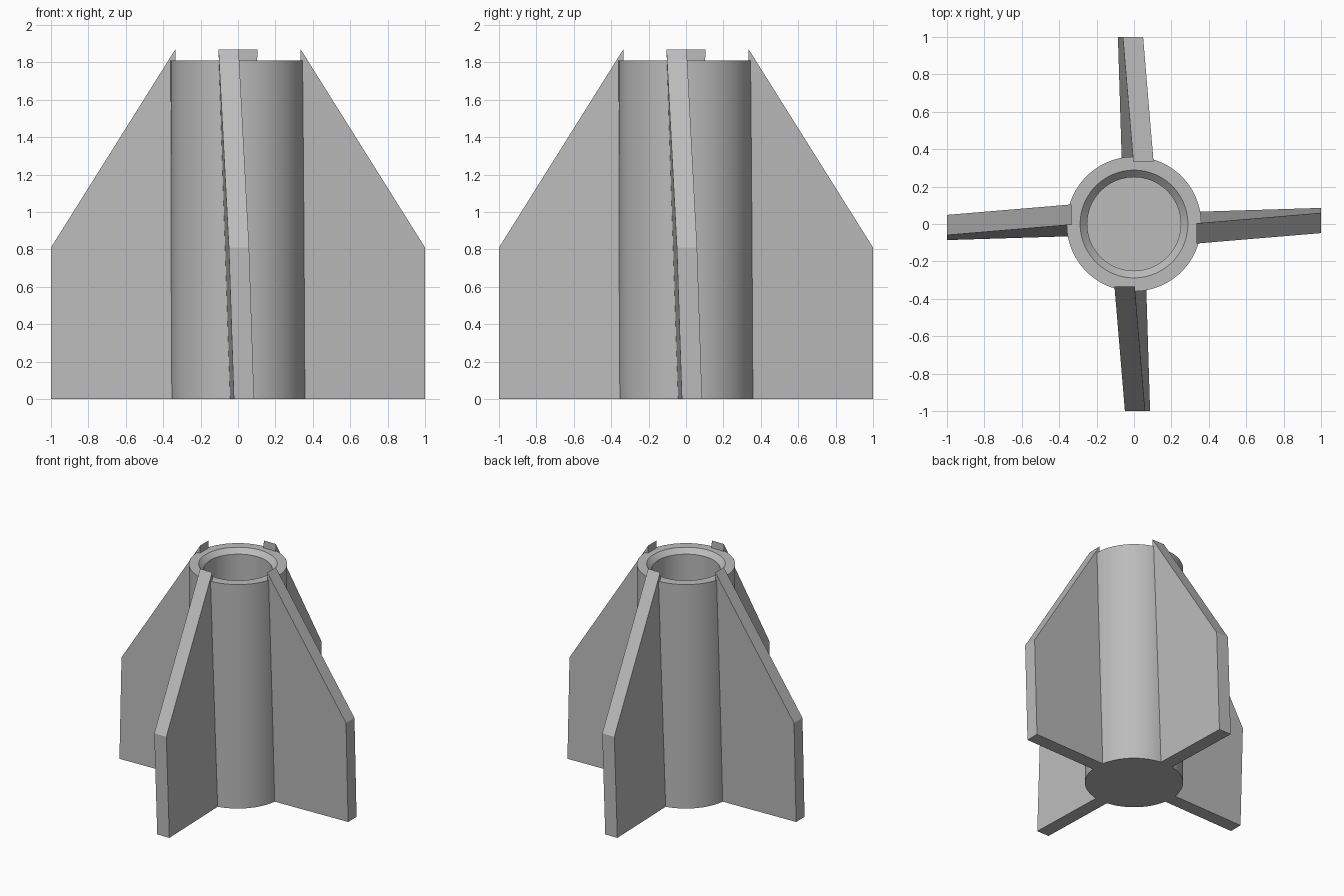
import bpy, bmesh, math
from mathutils import Matrix, Vector

cube = bpy.data.objects.get("Cube")
if cube:
    bpy.data.objects.remove(cube, do_unlink=True)

grey = bpy.data.materials.new("plain grey")
grey.use_nodes = True
grey.diffuse_color = (0.5, 0.5, 0.5, 1)
grey.node_tree.nodes["Principled BSDF"].inputs["Base Color"].default_value = (0.5, 0.5, 0.5, 1)


def make_object(name, bm):
    bmesh.ops.recalc_face_normals(bm, faces=bm.faces)
    mesh = bpy.data.meshes.new(name)
    bm.to_mesh(mesh)
    bm.free()
    mesh.materials.append(grey)
    obj = bpy.data.objects.new(name, mesh)
    bpy.context.collection.objects.link(obj)
    return obj


# Hollow tube with a closed base and a chamfered mouth, turned from a profile
profile = [(0, 0), (0.36, 0), (0.36, 1.81), (0.288, 1.81), (0.25, 1.772), (0.25, 0.1), (0, 0.1)]
bm = bmesh.new()
verts = [bm.verts.new((r, 0, z)) for r, z in profile]
edges = [bm.edges.new(pair) for pair in zip(verts, verts[1:])]
bmesh.ops.spin(bm, geom=verts + edges, cent=(0, 0, 0), axis=(0, 0, 1),
               angle=math.tau, steps=96)
bmesh.ops.remove_doubles(bm, verts=bm.verts, dist=0.0005)
tube = make_object("tube", bm)
bpy.context.view_layer.objects.active = tube
tube.select_set(True)
bpy.ops.object.shade_smooth_by_angle(angle=math.radians(30))
tube.select_set(False)

# Four slanted fins; each outline point is (distance from axis, height)
outline = [(0.335, 0), (1, 0), (1, 0.81), (0.335, 1.87)]
thickness = 0.108


def fin_point(r, z):
    return Vector((0.086 - 0.033 * z - 0.031 * (1 - r), -r, z))


for i, side in enumerate(("front", "left", "back", "right")):
    bm = bmesh.new()
    face = bm.faces.new([bm.verts.new(fin_point(r, z)) for r, z in outline])
    ext = bmesh.ops.extrude_face_region(bm, geom=[face], use_keep_orig=True)
    moved = [v for v in ext["geom"] if isinstance(v, bmesh.types.BMVert)]
    bmesh.ops.translate(bm, verts=moved, vec=(-thickness, 0, 0))
    bmesh.ops.rotate(bm, verts=bm.verts, cent=(0, 0, 0),
                     matrix=Matrix.Rotation(i * math.pi / 2, 3, "Z"))
    make_object(side + "_fin", bm)
